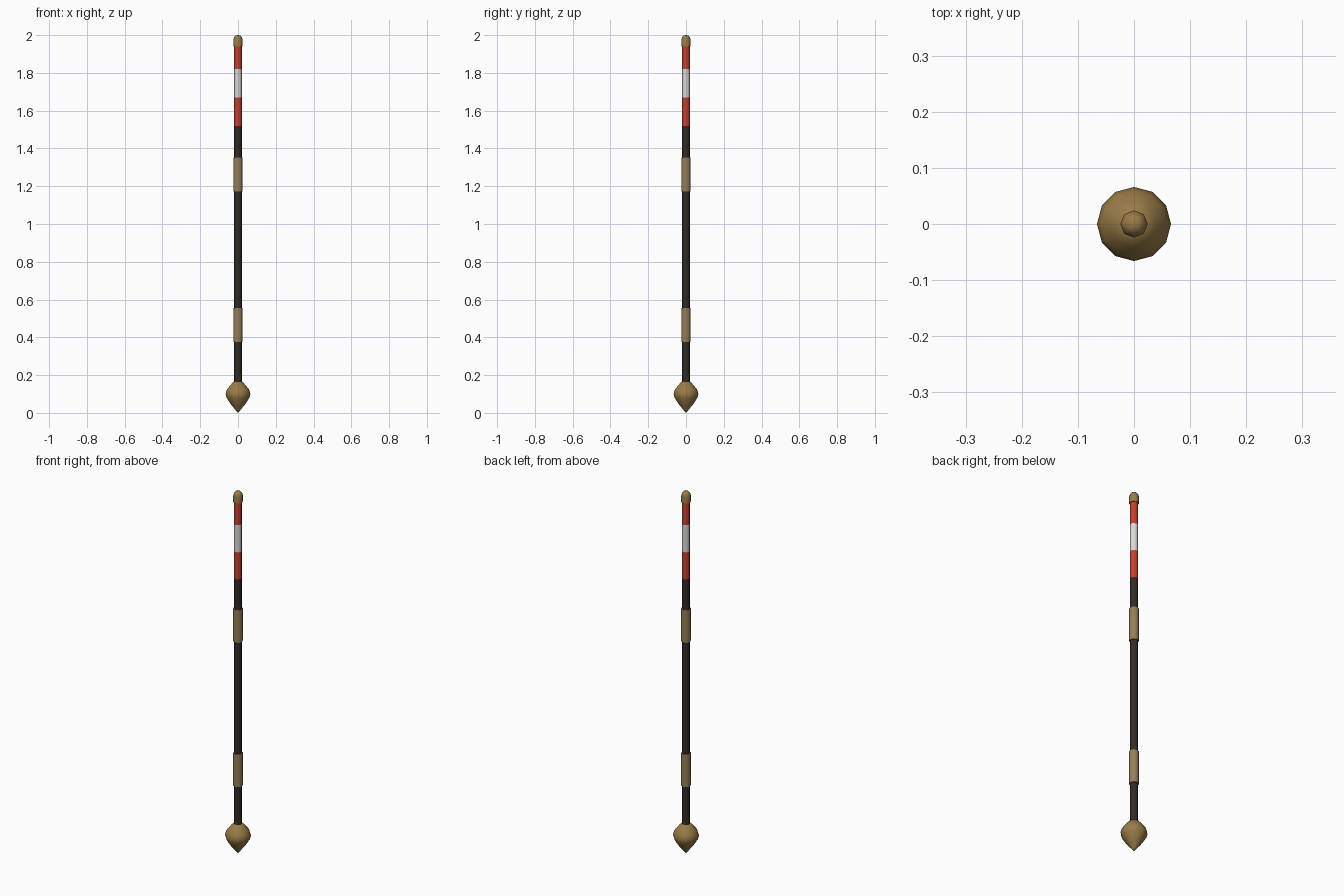
import bpy, bmesh, math

if "Cube" in bpy.data.objects:
    bpy.data.objects.remove(bpy.data.objects["Cube"])


def material(name, rgb):
    m = bpy.data.materials.new(name)
    m.diffuse_color = (*rgb, 1)
    m.use_nodes = True
    m.node_tree.nodes["Principled BSDF"].inputs["Base Color"].default_value = m.diffuse_color
    return m


dark = material("dark wood", (0.033, 0.024, 0.018))
brass = material("aged brass", (0.32, 0.20, 0.065))
wrap = material("tan wrap", (0.30, 0.215, 0.10))
red = material("red paint", (0.55, 0.055, 0.03))
white = material("white paint", (0.72, 0.70, 0.66))


def lathe(name, profile, sides, mat):
    """Closed solid turned about z from (radius, height) points, bottom up."""
    bm = bmesh.new()
    rings = []
    for r, z in profile:
        if r == 0:
            rings.append([bm.verts.new((0, 0, z))] * sides)
        else:
            rings.append([bm.verts.new((r * math.cos(math.tau * i / sides),
                                        r * math.sin(math.tau * i / sides), z))
                          for i in range(sides)])
    for a, b in zip(rings, rings[1:]):
        for i in range(sides):
            j = (i + 1) % sides
            bm.faces.new(list(dict.fromkeys((a[i], a[j], b[j], b[i]))))
    if profile[0][0]:
        bm.faces.new(rings[0][::-1])
    if profile[-1][0]:
        bm.faces.new(rings[-1])
    me = bpy.data.meshes.new(name)
    bm.to_mesh(me)
    bm.free()
    me.materials.append(mat)
    ob = bpy.data.objects.new(name, me)
    bpy.context.collection.objects.link(ob)
    bpy.context.view_layer.objects.active = ob
    ob.select_set(True)
    bpy.ops.object.shade_smooth_by_angle(angle=math.radians(50))
    ob.select_set(False)
    return ob


# Shaft with painted bands at the top, coloured by height
shaft = lathe("shaft", [(0.02, z) for z in (0.13, 1.52, 1.67, 1.82, 1.96)], 8, dark)
shaft.data.materials.append(red)
shaft.data.materials.append(white)
for f in shaft.data.polygons:
    z = f.center.z
    f.material_index = 0 if z < 1.52 else 2 if 1.67 < z < 1.82 else 1

# Grip wraps
for name, lo, hi in (("lower_grip", 0.375, 0.555), ("upper_grip", 1.172, 1.352)):
    lathe(name, [(0.0245, lo), (0.0245, hi)], 8, wrap)

# Pointed bulb foot
lathe("foot_bulb", [(0, 0), (0.012, 0.014), (0.039, 0.047), (0.060, 0.080),
                    (0.066, 0.100), (0.059, 0.123), (0.040, 0.147),
                    (0.023, 0.165)], 12, brass)

# Rounded end cap
lathe("end_cap", [(0.0245, 1.94), (0.0245, 1.975), (0.021, 1.988),
                  (0.013, 1.998), (0, 2.0)], 8, brass)
